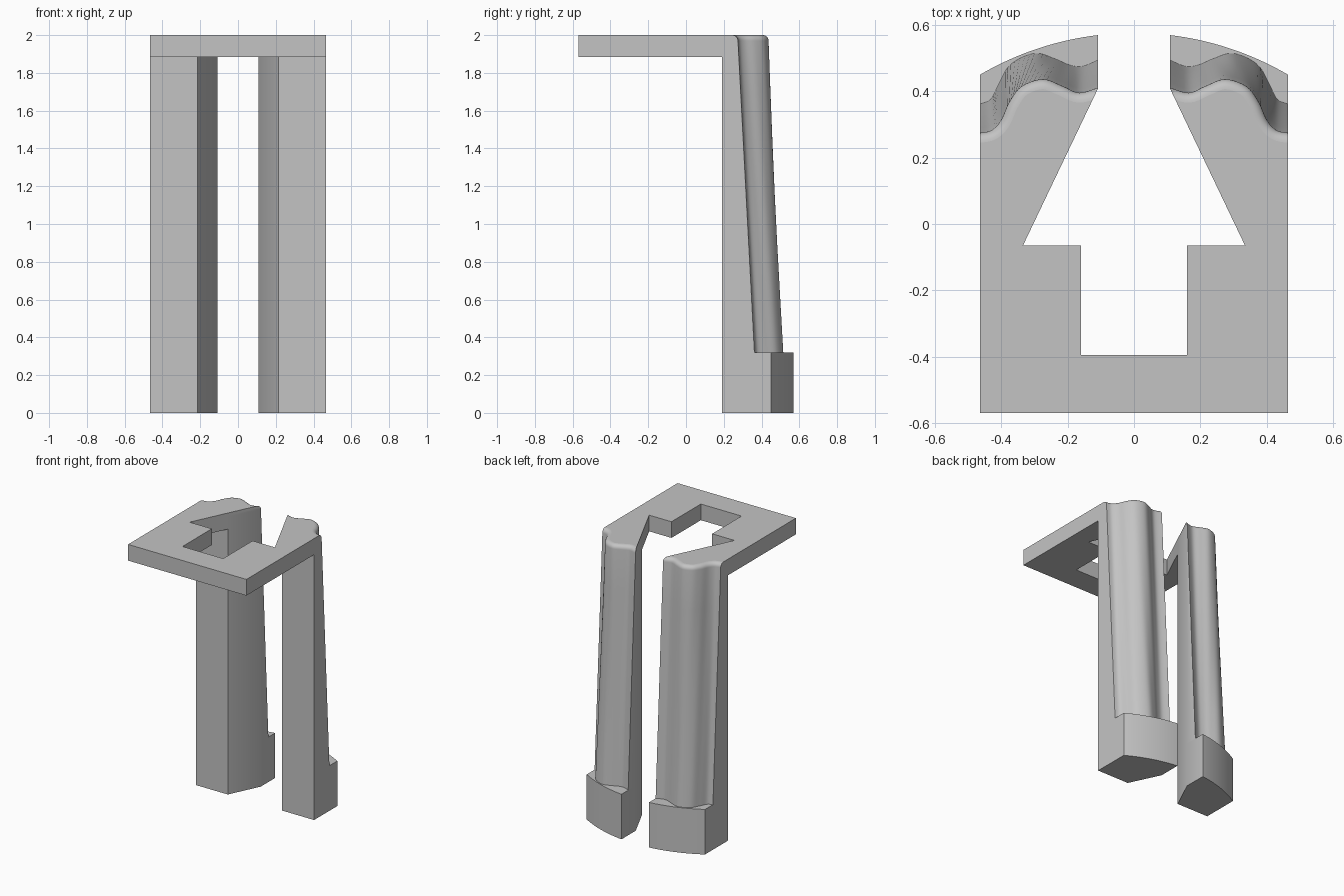
import bpy
import bmesh
import math
from mathutils import Vector

if "Cube" in bpy.data.objects:
    bpy.data.objects.remove(bpy.data.objects["Cube"])

HALF_W, GAP = 0.465, 0.108          # outer side and slot side of each leg
FRONT, LEG_Y, CORNER_Y = -0.57, 0.19, 0.41
TOP, PLATE_Z, FOOT_Z, FILLET = 2.0, 1.885, 0.32, 0.03
ARC_R, ARC_Y = 0.92, -0.3436        # rounded back of the feet
SLOPE = 0.478                       # slanted sides of the opening

# Wavy back of a leg, at the foot and at the top
WAVE_LOW = [(HALF_W, .362), (.432, .377), (.407, .425), (.372, .482), (.30, .515),
            (.24, .499), (.195, .48), (.155, .476), (GAP, .495)]
WAVE_HIGH = [(HALF_W, .275), (.43, .283), (.402, .312), (.377, .367), (.34, .415),
             (.275, .437), (.215, .416), (.165, .396), (GAP, .412)]

grey = bpy.data.materials.new("light grey")
grey.use_nodes = True
grey.diffuse_color = (0.55, 0.55, 0.55, 1)
grey.node_tree.nodes["Principled BSDF"].inputs["Base Color"].default_value = grey.diffuse_color


def slant_x(y):
    return GAP + (CORNER_Y - y) * SLOPE


def spline(points, steps=5):
    """Smooth curve through the points."""
    p = [Vector(q) for q in points]
    p = [p[0]] + p + [p[-1]]
    out = []
    for a, b, c, d in zip(p, p[1:], p[2:], p[3:]):
        for i in range(steps):
            t = i / steps
            out.append(b + (c - a) * t / 2 + (a * 2 - b * 5 + c * 4 - d) * t * t / 2
                       + (b * 3 - a - c * 3 + d) * t ** 3 / 2)
    return out + [p[-1]]


def loft(name, rings):
    """Closed solid through counter-clockwise rings, from bottom to top."""
    bm = bmesh.new()
    rows = [[bm.verts.new(v) for v in ring] for ring in rings]
    n = len(rows[0])
    bm.faces.new(rows[0][::-1])
    bm.faces.new(rows[-1])
    for low, high in zip(rows, rows[1:]):
        for i in range(n):
            j = (i + 1) % n
            bm.faces.new((low[i], low[j], high[j], high[i]))
    bmesh.ops.remove_doubles(bm, verts=bm.verts, dist=1e-5)
    mesh = bpy.data.meshes.new(name)
    bm.to_mesh(mesh)
    bm.free()
    mesh.materials.append(grey)
    obj = bpy.data.objects.new(name, mesh)
    bpy.context.collection.objects.link(obj)
    return obj


def leg_ring(back, z, side):
    """Outline of a leg with the given back curve."""
    end = back[-1]
    corner = min(CORNER_Y, end.y)
    pts = [(HALF_W, LEG_Y)] + [(p.x, p.y) for p in back]
    pts += [(slant_x(corner), corner), (slant_x(LEG_Y), LEG_Y)]
    return [(side * x, y, z) for x, y in pts[::side]]


def inset(curve, d):
    """Move the back curve into the leg, keeping its ends on the side walls."""
    out = []
    for i, p in enumerate(curve):
        t = (curve[min(i + 1, len(curve) - 1)] - curve[max(i - 1, 0)]).normalized()
        if i in (0, len(curve) - 1):
            t = Vector((-1, 0))
        q = p + Vector((-t.y, t.x)) * d
        q.x = min(HALF_W, max(q.x, GAP, slant_x(q.y)))
        out.append(q)
    return out


# Top plate with the stepped opening
right_half = [(HALF_W, FRONT), (HALF_W, LEG_Y), (slant_x(LEG_Y), LEG_Y),
              (slant_x(-.065), -.065), (.16, -.065), (.16, -.395)]
outline = right_half + [(-x, y) for x, y in reversed(right_half)]
parts = [loft("top_plate", [[(x, y, z) for x, y in outline] for z in (PLATE_Z, TOP)])]

# Legs: foot, ledge, leaning wavy shaft and rounded top edge
low, high = spline(WAVE_LOW), spline(WAVE_HIGH)
arc = [Vector((p.x, ARC_Y + math.sqrt(ARC_R ** 2 - p.x ** 2))) for p in low]
for name, side in (("left_leg", 1), ("right_leg", -1)):
    rings = [leg_ring(arc, 0, side), leg_ring(arc, FOOT_Z, side)]
    for i in range(7):
        t = i / 6
        z = FOOT_Z + (TOP - FILLET - FOOT_Z) * t
        rings.append(leg_ring([a.lerp(b, t) for a, b in zip(low, high)], z, side))
    for i in range(1, 7):
        a = math.pi / 2 * i / 6
        rings.append(leg_ring(inset(high, FILLET * (1 - math.cos(a))),
                              TOP - FILLET + FILLET * math.sin(a), side))
    parts.append(loft(name, rings))

# Smooth curves, crisp corners and flat caps
for obj in parts:
    bpy.ops.object.select_all(action='DESELECT')
    obj.select_set(True)
    bpy.context.view_layer.objects.active = obj
    bpy.ops.object.shade_smooth_by_angle(angle=math.radians(35))
    for face in obj.data.polygons:
        if abs(face.normal.z) > 0.999:
            face.use_smooth = False
